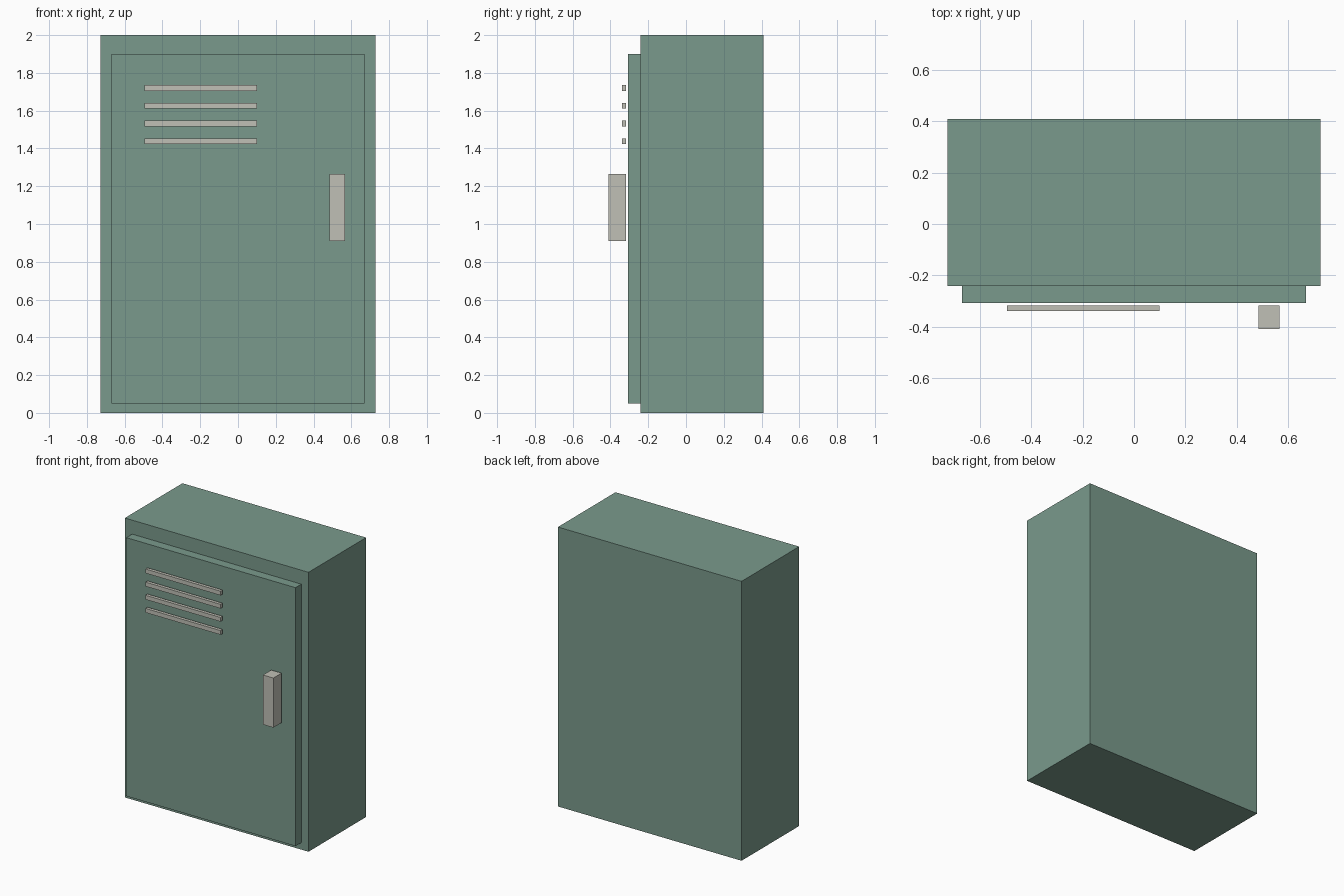
import bpy

if "Cube" in bpy.data.objects:
    bpy.data.objects.remove(bpy.data.objects["Cube"], do_unlink=True)


def make_material(name, rgb):
    mat = bpy.data.materials.new(name)
    mat.use_nodes = True
    color = (*rgb, 1.0)
    mat.diffuse_color = color
    mat.node_tree.nodes["Principled BSDF"].inputs["Base Color"].default_value = color
    return mat


def make_box(name, x, y, z, mat):
    """Box from (min, max) extents on each axis."""
    spans = (x, y, z)
    bpy.ops.mesh.primitive_cube_add(size=1, location=[(a + b) / 2 for a, b in spans])
    box = bpy.context.object
    box.name = name
    box.scale = [b - a for a, b in spans]
    bpy.ops.object.transform_apply(location=False, rotation=False, scale=True)
    box.data.materials.append(mat)
    return box


green = make_material("sage green paint", (0.195, 0.323, 0.262))
metal = make_material("pale grey metal", (0.527, 0.527, 0.468))

# Cabinet body and raised door
make_box("cabinet_body", (-0.727, 0.727), (-0.241, 0.41), (0, 2), green)
make_box("door", (-0.67, 0.67), (-0.307, -0.241), (0.05, 1.9), green)

# Door handle
make_box("handle", (0.485, 0.567), (-0.41, -0.317), (0.91, 1.265), metal)

# Vent slats, evenly spaced downward
for i in range(4):
    z = 1.72 - i * 0.094
    make_box(f"vent_slat_{i + 1}", (-0.495, 0.1), (-0.34, -0.317),
             (z - 0.015, z + 0.015), metal)
